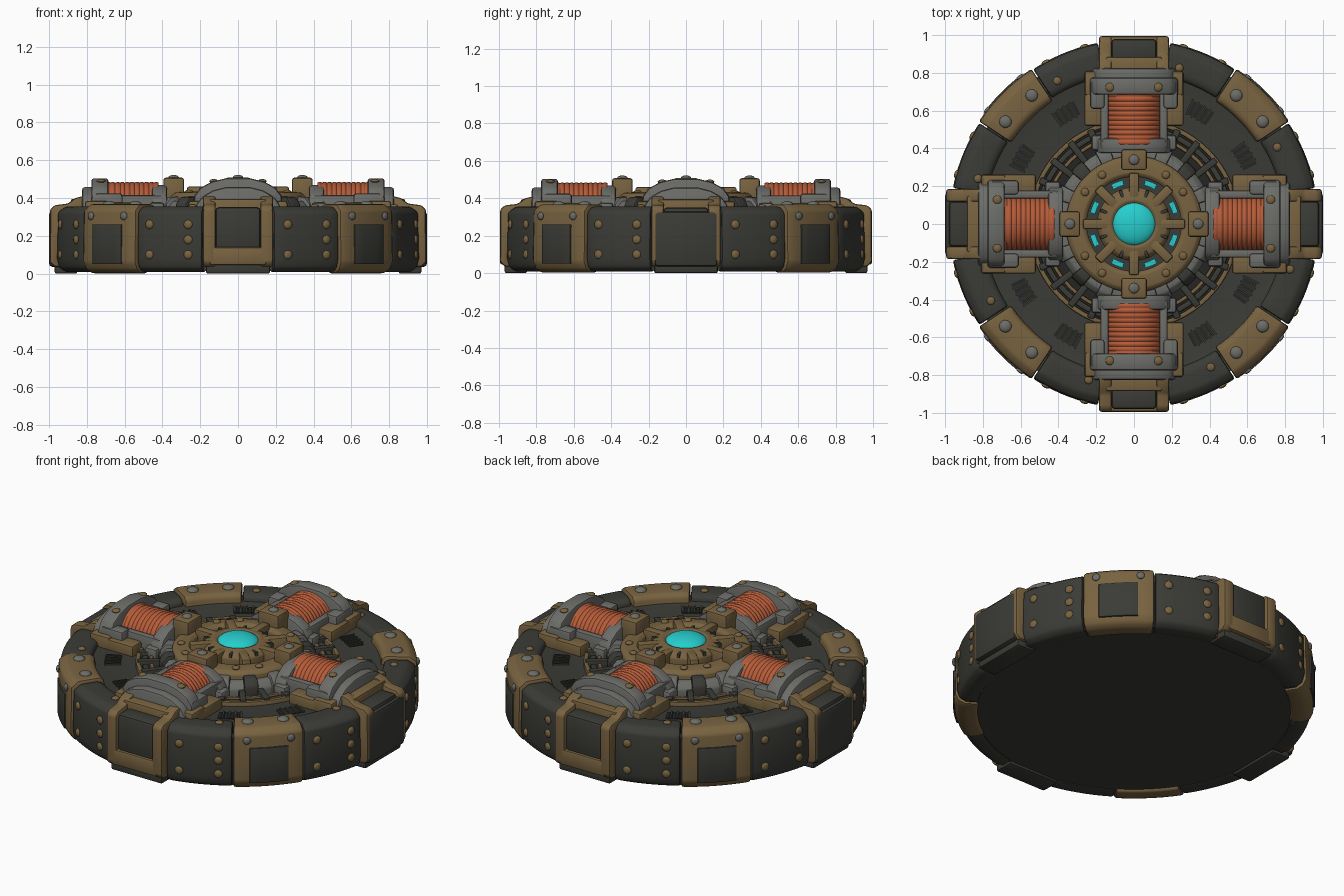
import bpy, bmesh, math
from mathutils import Matrix, Vector

if "Cube" in bpy.data.objects:
    bpy.data.objects.remove(bpy.data.objects["Cube"])


def material(name, rgb):
    m = bpy.data.materials.new(name)
    m.diffuse_color = (*rgb, 1)
    m.use_nodes = True
    m.node_tree.nodes["Principled BSDF"].inputs["Base Color"].default_value = m.diffuse_color
    return m


DARK = material("dark iron", (0.043, 0.043, 0.037))
BLACK = material("vent black", (0.018, 0.018, 0.016))
BROWN = material("bronze brown", (0.19, 0.125, 0.052))
GREY = material("worn steel", (0.15, 0.15, 0.14))
COPPER = material("copper coil", (0.46, 0.105, 0.04))
CYAN = material("cyan glow", (0.02, 0.62, 0.62))


def finish(name, bm, mat, bevel=0.0):
    bmesh.ops.recalc_face_normals(bm, faces=bm.faces)
    if bevel:
        edges = [e for e in bm.edges if len(e.link_faces) == 2 and e.calc_face_angle() > 0.4]
        bmesh.ops.bevel(bm, geom=edges, offset=bevel, segments=2, profile=0.5,
                        affect='EDGES', clamp_overlap=True)
    me = bpy.data.meshes.new(name)
    bm.to_mesh(me)
    bm.free()
    me.materials.append(mat)
    ob = bpy.data.objects.new(name, me)
    bpy.context.collection.objects.link(ob)
    return ob


def spread(ob, n, start=0.0):
    """Turn the part to a start angle and repeat it n times round the z axis."""
    ob.rotation_euler.z = math.radians(start)
    for i in range(1, n):
        c = ob.copy()
        c.rotation_euler.z = math.radians(start + 360 * i / n)
        bpy.context.collection.objects.link(c)


def sweep(name, prof, half, mat, bevel=0.0):
    """Sweep an (r, z) section through +-half degrees about +x; 180 closes the ring."""
    bm = bmesh.new()
    full = half >= 180
    n = 96 if full else max(2, int(half * 2 / 3))
    rows = []
    for i in range(n if full else n + 1):
        a = math.radians(-half + 2 * half * i / n)
        rows.append([bm.verts.new((r * math.cos(a), r * math.sin(a), z)) for r, z in prof])
    k = len(prof)
    for i in range(n):
        p, q = rows[i], rows[(i + 1) % len(rows)]
        for j in range(k):
            bm.faces.new((p[j], p[(j + 1) % k], q[(j + 1) % k], q[j]))
    if not full:
        bm.faces.new(rows[0])
        bm.faces.new(rows[-1])
    return finish(name, bm, mat, bevel)


def rect(r0, r1, z0, z1):
    return [(r0, z0), (r1, z0), (r1, z1), (r0, z1)]


def prism(name, pts, depth, axis, mat, bevel=0.0):
    """axis 'x': (y, z) outline extruded radially; axis 'y': (x, z) outline extruded sideways."""
    bm = bmesh.new()
    put = (lambda p, d: (d, p[0], p[1])) if axis == 'x' else (lambda p, d: (p[0], d, p[1]))
    a, b = ([bm.verts.new(put(p, d)) for p in pts] for d in depth)
    bm.faces.new(a)
    bm.faces.new(b)
    for j in range(len(pts)):
        k = (j + 1) % len(pts)
        bm.faces.new((a[j], a[k], b[k], b[j]))
    return finish(name, bm, mat, bevel)


def block(name, x, y, z, mat, bevel=0.012):
    return prism(name, rect(*x, *z), y, 'y', mat, bevel)


def bolt(name, r, ang, z, mat, side=False, size=0.027):
    bm = bmesh.new()
    flat = (0.5, 1, 1) if side else (1, 1, 0.5)
    bmesh.ops.create_uvsphere(bm, u_segments=12, v_segments=8, radius=size)
    bmesh.ops.scale(bm, vec=flat, verts=bm.verts)
    bmesh.ops.translate(bm, vec=(r, 0, z), verts=bm.verts)
    bmesh.ops.rotate(bm, cent=(0, 0, 0), matrix=Matrix.Rotation(math.radians(ang), 3, 'Z'), verts=bm.verts)
    return finish(name, bm, mat)


# Solid base and recessed deck
bm = bmesh.new()
bmesh.ops.create_cone(bm, cap_ends=True, segments=96, radius1=0.93, radius2=0.93, depth=0.28,
                      matrix=Matrix.Translation((0, 0, 0.155)))
finish("base_drum", bm, DARK)
sweep("deck_ring", [(0.56, 0.25), (0.84, 0.25), (0.84, 0.33), (0.79, 0.315), (0.56, 0.315)], 180, DARK)

# Rim armour: dark plates, diagonal bronze plates with side panels
plate = [(0.79, 0.27), (0.80, 0.34), (0.83, 0.355), (0.93, 0.355), (0.972, 0.325),
         (0.978, 0.08), (0.965, 0.03), (0.93, 0.008), (0.86, 0.008)]
spread(sweep("rim_dark_plate", plate, 10.9, DARK, 0.012), 4, 22.2)
spread(sweep("rim_dark_plate", plate, 10.9, DARK, 0.012), 4, 67.8)
dplate = [(0.775, 0.27), (0.785, 0.35), (0.81, 0.367), (0.94, 0.367), (0.98, 0.335),
          (0.985, 0.06), (0.965, 0.02), (0.93, 0.002), (0.86, 0.002)]
spread(sweep("rim_bronze_plate", dplate, 11.5, BROWN, 0.012), 4, 45)
spread(sweep("rim_side_panel", rect(0.95, 0.99, 0.05, 0.26), 6.3, DARK, 0.004), 4, 45)
for a in (-6.5, 6.5):
    spread(bolt("rim_top_bolt", 0.87, a, 0.368, GREY, size=0.033), 4, 45)
    spread(bolt("rim_side_bolt", 0.985, a * 1.1, 0.305, GREY, True, 0.022), 4, 45)
for c in (22.2, 67.8):
    for a in (-6.5, 6.5):
        for z in (0.10, 0.18, 0.26):
            if z != 0.18 or a > 0:
                spread(bolt("plate_side_bolt", 0.976, a, z, BROWN, True, 0.024), 4, c)
    spread(bolt("plate_top_bolt", 0.86, 6, 0.356, BROWN, size=0.022), 4, c)

# Four main bronze frames: rails, sill, lintel and dark panels
rail = [(0.77, 0.28), (0.77, 0.395), (0.80, 0.415), (0.86, 0.40), (0.90, 0.37), (0.97, 0.362),
        (0.994, 0.34), (0.994, 0.06), (0.97, 0.035), (0.80, 0.035)]
for s in (1, -1):
    spread(prism("frame_rail", rail, sorted((s * 0.118, s * 0.185)), 'y', BROWN, 0.012), 4)
spread(block("frame_sill", (0.86, 0.994), (-0.15, 0.15), (0.045, 0.14), BROWN), 4)
spread(block("frame_crosspiece", (0.78, 0.885), (-0.15, 0.15), (0.28, 0.395), BROWN), 4)
spread(block("frame_panel", (0.86, 0.98), (-0.12, 0.12), (0.11, 0.352), DARK, 0.02), 4)
spread(block("wide_side_panel", (0.95, 1.0), (-0.17, 0.17), (0.035, 0.33), DARK, 0.02), 2)
spread(block("frame_foot", (0.85, 0.97), (-0.17, 0.17), (0.0, 0.06), DARK, 0.01), 4)

# Deck vent slots
for c in (-14, 14):
    for i in range(4):
        spread(sweep("vent_slot", rect(0.645, 0.725, 0.312, 0.319), 0.75, BLACK), 4, 45 + c + (i - 1.5) * 2.8)
        spread(sweep("vent_fin", rect(0.64, 0.73, 0.312, 0.325), 0.4, DARK), 4, 45 + c + (i - 1.5) * 2.8 + 1.4)

# Inner trough: bronze hoops and dark ribs
sweep("outer_hoop", rect(0.535, 0.56, 0.28, 0.34), 180, BROWN, 0.006)
sweep("trough_floor", rect(0.40, 0.54, 0.28, 0.305), 180, BLACK)
sweep("middle_hoop", rect(0.465, 0.485, 0.28, 0.335), 180, BROWN, 0.005)
sweep("dark_hoop", rect(0.495, 0.525, 0.28, 0.33), 180, DARK, 0.005)
for a in (-20, -7, 7, 20):
    spread(block("trough_rib", (0.40, 0.55), (-0.018, 0.018), (0.28, 0.35), DARK, 0.006), 4, 45 + a)

# Hub: steel collar with blocks, bronze ring, glowing well
sweep("steel_collar", [(0.30, 0.27), (0.42, 0.27), (0.42, 0.35), (0.39, 0.385), (0.30, 0.385)], 180, GREY, 0.008)
for a in (-22, 0, 22):
    spread(sweep("collar_block", [(0.34, 0.30), (0.435, 0.30), (0.43, 0.37), (0.40, 0.405), (0.34, 0.41)],
                 5.5, DARK if a == 0 else GREY, 0.01), 4, 45 + a)
sweep("hub_ring", [(0.25, 0.30), (0.365, 0.30), (0.36, 0.41), (0.34, 0.428), (0.27, 0.435), (0.25, 0.42)],
      180, BROWN, 0.006)
for a in (33, 57):
    spread(bolt("hub_bolt", 0.31, a, 0.433, BROWN, size=0.022), 4)
sweep("well_floor", rect(0.10, 0.26, 0.29, 0.37), 180, DARK)
spread(sweep("well_glow", rect(0.212, 0.24, 0.36, 0.378), 8, CYAN), 8, 22.5)
spread(block("hub_spoke", (0.13, 0.27), (-0.026, 0.026), (0.35, 0.46), BROWN, 0.01), 8)
sweep("core_collar", [(0.10, 0.35), (0.195, 0.35), (0.195, 0.43), (0.175, 0.452), (0.125, 0.465), (0.10, 0.45)],
      180, BROWN, 0.005)
spread(block("collar_seam", (0.12, 0.192), (-0.008, 0.008), (0.40, 0.458), DARK, 0.003), 8, 22.5)
bm = bmesh.new()
bmesh.ops.create_uvsphere(bm, u_segments=40, v_segments=20, radius=0.115)
bmesh.ops.scale(bm, vec=(1, 1, 0.4), verts=bm.verts)
bmesh.ops.translate(bm, vec=(0, 0, 0.445), verts=bm.verts)
finish("core_dome", bm, CYAN)

# Copper coils: ribbed barrels lying along the radius
bm = bmesh.new()
rings = []
for i in range(73):
    x = 0.42 + 0.28 * i / 72
    k = 1 + 0.045 * abs(math.sin(math.pi * 11 * i / 72))
    rings.append([bm.verts.new((x, 0.137 * k * math.cos(t), 0.36 + 0.12 * k * math.sin(t)))
                  for t in (2 * math.pi * j / 32 for j in range(32))])
for p, q in zip(rings, rings[1:]):
    for j in range(32):
        bm.faces.new((p[j], p[(j + 1) % 32], q[(j + 1) % 32], q[j]))
spread(finish("copper_coil", bm, COPPER), 4)


# Coil housings: arched end caps, cheeks, brackets and hub clamps
def arch(w, top, low=0.28):
    half = [(w, low), (w, top - 0.10), (w * 0.86, top - 0.055), (w * 0.6, top - 0.022), (w * 0.28, top - 0.004)]
    return half + [(-y, z) for y, z in reversed(half)]


spread(prism("outer_cap", arch(0.232, 0.508), (0.685, 0.775), 'x', GREY, 0.014), 4)
spread(prism("outer_cap_skirt", arch(0.222, 0.462), (0.74, 0.825), 'x', GREY, 0.016), 4)
spread(prism("inner_cap", arch(0.195, 0.472), (0.375, 0.455), 'x', GREY, 0.014), 4)
for s in (1, -1):
    def side(a, b):
        return sorted((s * a, s * b))
    spread(block("coil_cheek", (0.40, 0.72), side(0.135, 0.178), (0.28, 0.415), GREY), 4)
    spread(block("cap_leg", (0.61, 0.76), side(0.155, 0.232), (0.28, 0.425), GREY, 0.016), 4)
    spread(block("coil_bracket", (0.52, 0.70), side(0.16, 0.262), (0.28, 0.375), BROWN), 4)
    spread(block("cap_foot", (0.68, 0.81), side(0.17, 0.262), (0.28, 0.385), BROWN, 0.014), 4)
    spread(block("inner_foot", (0.39, 0.47), side(0.15, 0.225), (0.28, 0.375), GREY, 0.014), 4)
    spread(bolt("cap_bolt", 0.735, s * 10, 0.488, BROWN, size=0.024), 4)
spread(block("hub_clamp", (0.285, 0.395), (-0.068, 0.068), (0.36, 0.508), BROWN, 0.014), 4)
spread(bolt("clamp_bolt", 0.34, 0, 0.508, GREY, size=0.028), 4)

# Smooth shading with crisp edges
bpy.ops.object.select_all(action='SELECT')
bpy.context.view_layer.objects.active = bpy.context.selected_objects[0]
bpy.ops.object.shade_smooth_by_angle(angle=math.radians(35))
